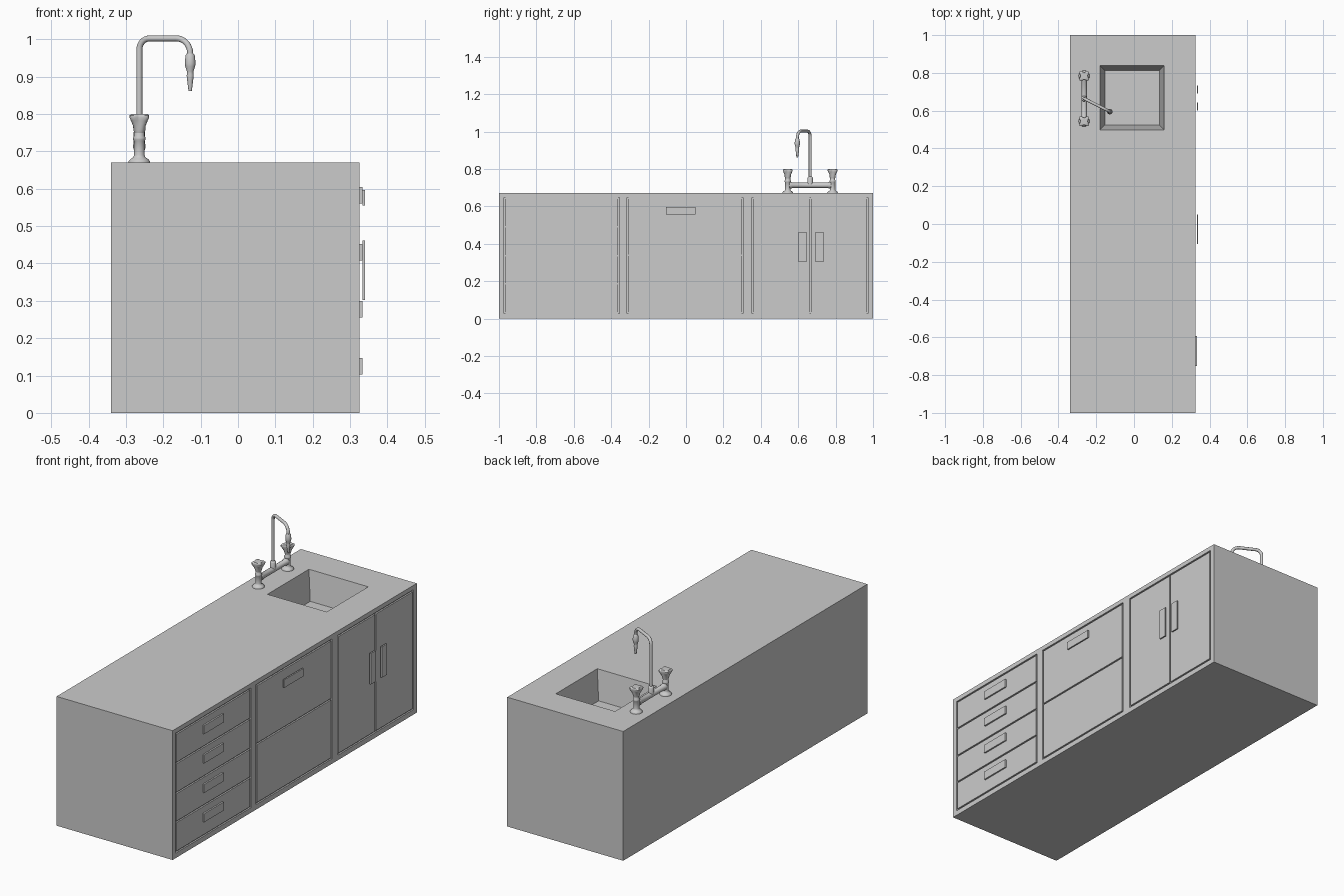
import bpy, bmesh, math
from mathutils import Vector, Matrix

if "Cube" in bpy.data.objects:
    bpy.data.objects.remove(bpy.data.objects["Cube"])


def make_object(name, bm, smooth=False):
    bmesh.ops.recalc_face_normals(bm, faces=bm.faces)
    mesh = bpy.data.meshes.new(name)
    bm.to_mesh(mesh)
    bm.free()
    ob = bpy.data.objects.new(name, mesh)
    bpy.context.collection.objects.link(ob)
    if smooth:
        bpy.ops.object.select_all(action='DESELECT')
        ob.select_set(True)
        bpy.context.view_layer.objects.active = ob
        bpy.ops.object.shade_smooth_by_angle(angle=math.radians(40))
    return ob


def add_box(bm, x, y, z):
    size = [b - a for a, b in (x, y, z)]
    mid = [(a + b) / 2 for a, b in (x, y, z)]
    bmesh.ops.create_cube(bm, size=1, matrix=Matrix.Translation(mid) @ Matrix.Diagonal((*size, 1)))


def boxes(name, items):
    bm = bmesh.new()
    for item in items:
        add_box(bm, *item)
    return make_object(name, bm)


def cut(target, cutter):
    mod = target.modifiers.new(cutter.name, 'BOOLEAN')
    mod.operation, mod.solver, mod.object = 'DIFFERENCE', 'EXACT', cutter
    cutter.hide_render = True
    cutter.hide_set(True)


def lathe(name, profile, center, steps=24, axis='Z', lobe=None):
    """Revolve (radius, height) rings; lobe(i) gives four-lobed swelling per ring."""
    bm = bmesh.new()
    rings = []
    for i, (r, h) in enumerate(profile):
        k = lobe[i] if lobe else 0
        ring = []
        for s in range(steps):
            a = 2 * math.pi * s / steps
            rr = r * (1 - k * math.cos(4 * a))
            p = Vector((rr * math.cos(a), rr * math.sin(a), h))
            if axis == 'Y':
                p = Vector((p.x, p.z, p.y))
            ring.append(bm.verts.new(p + Vector(center)))
        rings.append(ring)
    for a, b in zip(rings, rings[1:]):
        for s in range(steps):
            t = (s + 1) % steps
            bm.faces.new((a[s], a[t], b[t], b[s]))
    bm.faces.new(rings[0])
    bm.faces.new(rings[-1])
    return make_object(name, bm, True)


FRONT, TOP = 0.325, 0.67

# Cabinet body
cabinet = boxes("cabinet", [((-0.34, FRONT), (-1, 1), (0, TOP))])

# Grooves between drawers and doors: (y start, y end, horizontal z, vertical y)
sections = [(-0.97, -0.36, (0.03, 0.185, 0.335, 0.49, 0.643), (-0.97, -0.36)),
            (-0.312, 0.30, (0.03, 0.338, 0.643), (-0.312, 0.30)),
            (0.357, 0.97, (0.03, 0.643), (0.357, 0.663, 0.97))]
w = 0.004
rows = [((FRONT - 0.008, 0.4), (a - w, b + w), (z - w, z + w)) for a, b, zs, _ in sections for z in zs]
cols = [((FRONT - 0.0085, 0.4), (y - w, y + w), (0.026, 0.647)) for _, _, _, ys in sections for y in ys]
cut(cabinet, boxes("row_groove_cutter", rows))
cut(cabinet, boxes("column_groove_cutter", cols))

# Tapered sink basin
bm = bmesh.new()
cx, cy, depth = -0.01, 0.668, 0.15
add_box(bm, (-0.17, 0.17), (-0.17, 0.17), (TOP - depth, TOP))
for v in bm.verts:
    if v.co.z < TOP - 0.01:
        v.co.x *= 0.85
        v.co.y *= 0.85
    v.co.x += cx
    v.co.y += cy
top_face = [f for f in bm.faces if all(v.co.z > TOP - 0.01 for v in f.verts)]
new = bmesh.ops.extrude_face_region(bm, geom=top_face)
bmesh.ops.delete(bm, geom=top_face, context='FACES_ONLY')
bmesh.ops.translate(bm, vec=(0, 0, 0.05), verts=[g for g in new['geom'] if isinstance(g, bmesh.types.BMVert)])
cut(cabinet, make_object("basin_cutter", bm))

# Drawer and door handles
for i, z in enumerate((0.125, 0.277, 0.43, 0.582)):
    boxes(f"drawer_handle_{i + 1}", [((0.32, 0.333), (-0.752, -0.592), (z - 0.022, z + 0.022))])
boxes("wide_drawer_handle", [((0.333, 0.34), (-0.107, 0.05), (0.555, 0.596))])
for side, y in (("left", 0.623), ("right", 0.713)):
    boxes(f"{side}_door_handle", [((0.333, 0.34), (y - 0.021, y + 0.021), (0.302, 0.462))])

# Taps: stem and four-lobed knob
fx, fy = -0.264, 0.664
stem = [(0.029, 0.668), (0.029, 0.673), (0.024, 0.679), (0.016, 0.684), (0.014, 0.69), (0.014, 0.727),
        (0.0165, 0.731), (0.0165, 0.737), (0.0135, 0.742), (0.0135, 0.764)]
knob = [(0.013, 0.748), (0.016, 0.757), (0.018, 0.768), (0.024, 0.782), (0.027, 0.79), (0.027, 0.796),
        (0.023, 0.80), (0.01, 0.80)]
lobes = [0, 0, 0.08, 0.18, 0.24, 0.24, 0.22, 0]
for side, y in (("near", fy - 0.12), ("far", fy + 0.12)):
    lathe(f"{side}_tap_stem", stem, (fx, y, 0))
    lathe(f"{side}_tap_knob", knob, (fx, y, 0), 32, lobe=lobes)

# Cross pipe with collars, and spout socket
pipe = [(0.017, -0.11), (0.017, -0.098), (0.0145, -0.094), (0.0145, 0.094), (0.017, 0.098), (0.017, 0.11)]
lathe("cross_pipe", pipe, (fx, fy, 0.713), axis='Y')
lathe("spout_socket", [(0.015, 0.715), (0.015, 0.752), (0.012, 0.757), (0.008, 0.759)], (fx, fy, 0))

# Swan-neck spout: a swept path with two rounded bends
d = Vector((0.136, -0.069, 0))
reach = d.length
d.normalize()
path = [(0, 0.74)]
r1, r2, high = 0.03, 0.04, 1.002
for i in range(9):
    a = math.pi / 2 * i / 8
    path.append((r1 - r1 * math.cos(a), high - r1 + r1 * math.sin(a)))
for i in range(9):
    a = math.pi / 2 * i / 8
    path.append((reach - r2 + r2 * math.sin(a), high - r2 + r2 * math.cos(a)))
path.append((reach, 0.94))
curve = bpy.data.curves.new("spout", 'CURVE')
curve.dimensions = '3D'
curve.bevel_depth, curve.bevel_resolution, curve.use_fill_caps = 0.008, 4, True
spline = curve.splines.new('POLY')
spline.points.add(len(path) - 1)
for pt, (s, z) in zip(spline.points, path):
    pt.co = (fx + d.x * s, fy + d.y * s, z, 1)
spline.use_smooth = True
bpy.context.collection.objects.link(bpy.data.objects.new("spout", curve))

# Nozzle
nozzle = [(0.009, 0.962), (0.0125, 0.956), (0.0145, 0.935), (0.013, 0.926), (0.009, 0.914), (0.0085, 0.908),
          (0.0095, 0.903), (0.008, 0.89), (0.0045, 0.862)]
lathe("nozzle", nozzle, (fx + d.x * reach, fy + d.y * reach, 0))
